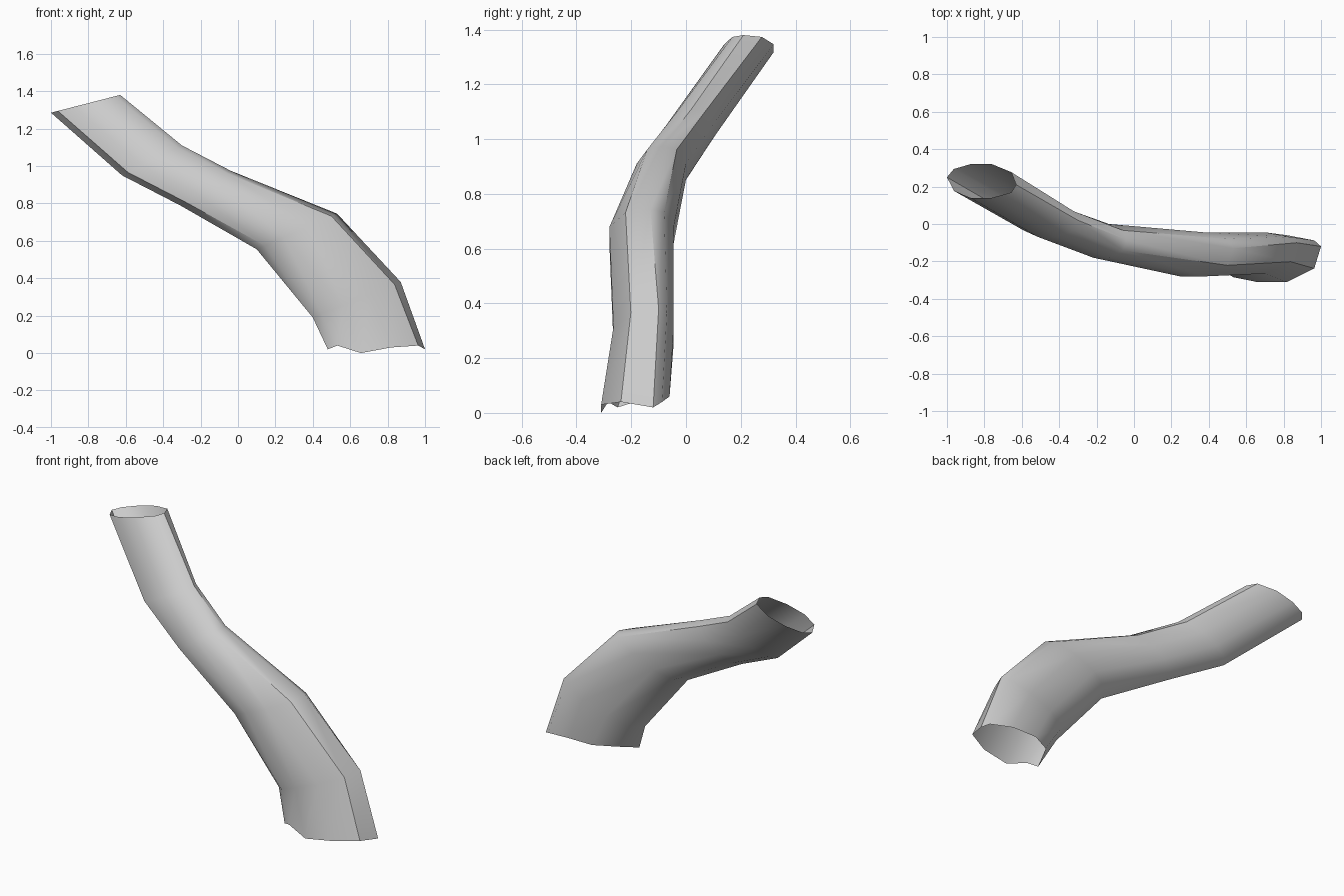
import bpy, bmesh, math
from mathutils import Vector

cube = bpy.data.objects.get("Cube")
if cube:
    bpy.data.objects.remove(cube, do_unlink=True)

grey = bpy.data.materials.new("plain grey")
grey.use_nodes = True
colour = (0.6, 0.6, 0.6, 1)
grey.diffuse_color = colour
grey.node_tree.nodes["Principled BSDF"].inputs["Base Color"].default_value = colour

# Each section: upper edge, lower edge, front depth, back depth
SECTIONS = [
    ((-0.63, 0.21, 1.38), (-1.0, 0.25, 1.285), 0.14, 0.32),
    ((-0.30, 0.02, 1.11), (-0.62, 0.03, 0.95), -0.07, 0.10),
    ((-0.04, -0.085, 0.975), (-0.31, -0.08, 0.79), -0.18, 0.0),
    ((0.53, -0.13, 0.745), (0.10, -0.16, 0.555), -0.28, -0.045),
    ((0.87, -0.10, 0.38), (0.40, -0.19, 0.19), -0.265, -0.045),
    ((1.0, -0.12, 0.02), (0.48, -0.25, 0.02), -0.31, -0.06),
]
# Position across the section and share of the full depth there
PROFILE = [(0.07, 0.6), (0.35, 1), (0.66, 1), (0.9, 0.65)]
# Wavy lower rim heights, around the last section
RIM = [0, 0.02, 0.01, -0.02, 0.02, 0, 0.04, 0.04, 0.04, 0.02]


def section_points(upper, lower, front, back):
    upper, lower = Vector(upper), Vector(lower)

    def side(depth, steps):
        points = []
        for t, share in steps:
            p = upper.lerp(lower, t)
            p.y += (depth - p.y) * share
            points.append(p)
        return points

    return [upper] + side(front, PROFILE) + [lower] + side(back, PROFILE[::-1])


# Bent hollow tube, open at both ends
bm = bmesh.new()
rings = []
for i, section in enumerate(SECTIONS):
    points = section_points(*section)
    if i == len(SECTIONS) - 1:
        for p, dz in zip(points, RIM):
            p.z += dz
    rings.append([bm.verts.new(p) for p in points])
for a, b in zip(rings, rings[1:]):
    for j in range(len(a)):
        k = (j + 1) % len(a)
        bm.faces.new((a[j], a[k], b[k], b[j]))
bmesh.ops.recalc_face_normals(bm, faces=bm.faces)
front_face = min(bm.faces, key=lambda f: f.calc_center_median().y)
if front_face.normal.y > 0:
    bmesh.ops.reverse_faces(bm, faces=bm.faces)

mesh = bpy.data.meshes.new("bent_tube")
bm.to_mesh(mesh)
bm.free()
mesh.materials.append(grey)
tube = bpy.data.objects.new("bent_tube", mesh)
bpy.context.collection.objects.link(tube)
bpy.context.view_layer.objects.active = tube
tube.select_set(True)
bpy.ops.object.shade_smooth_by_angle(angle=math.radians(40))
